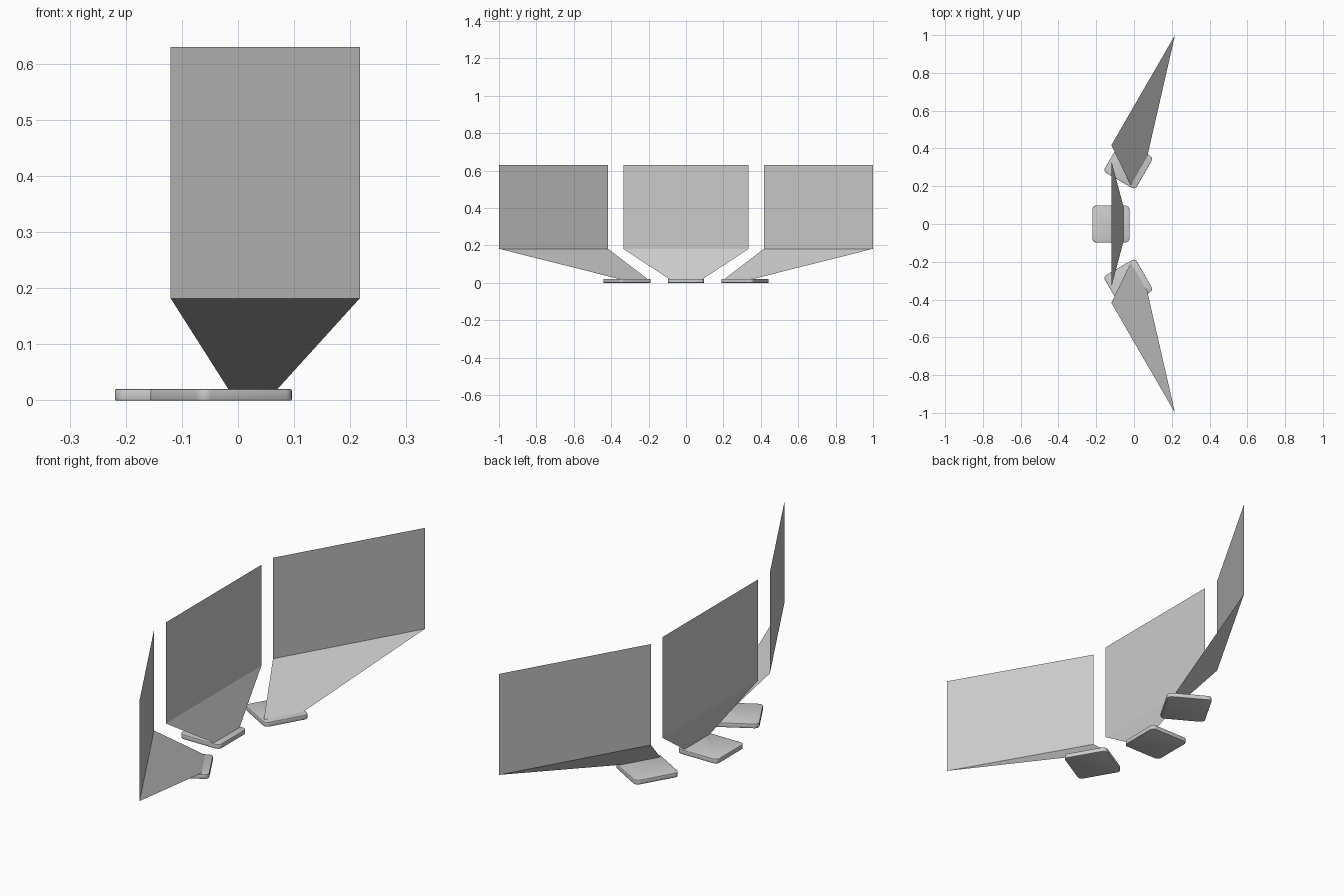
import bpy, bmesh, math

if "Cube" in bpy.data.objects:
    bpy.data.objects.remove(bpy.data.objects["Cube"])


def screen(name, foot, panel):
    """Thin folded sheet: slanted lower apron and upright panel."""
    (a, b), (c, d) = foot, panel
    bm = bmesh.new()
    low = [bm.verts.new((*p, 0.02)) for p in (a, b)]
    mid = [bm.verts.new((*p, 0.182)) for p in (c, d)]
    top = [bm.verts.new((*p, 0.63)) for p in (c, d)]
    bm.faces.new((low[0], low[1], mid[1], mid[0]))
    bm.faces.new((mid[0], mid[1], top[1], top[0]))
    mesh = bpy.data.meshes.new(name)
    bm.to_mesh(mesh)
    bm.free()
    bpy.context.collection.objects.link(bpy.data.objects.new(name, mesh))


def base_pad(name, x, y, angle):
    """Square slab with rounded corners and softened rims."""
    size, height, r = 0.195, 0.02, 0.02
    bm = bmesh.new()
    outline = []
    for q in range(4):
        mid = math.radians(45 + 90 * q)
        cx = math.copysign(size / 2 - r, math.cos(mid))
        cy = math.copysign(size / 2 - r, math.sin(mid))
        for i in range(7):
            t = math.radians(90 * q + 15 * i)
            outline.append(bm.verts.new((cx + r * math.cos(t), cy + r * math.sin(t), 0)))
    face = bm.faces.new(outline)
    ext = bmesh.ops.extrude_face_region(bm, geom=[face])
    bmesh.ops.translate(bm, vec=(0, 0, height),
                        verts=[v for v in ext["geom"] if isinstance(v, bmesh.types.BMVert)])
    bmesh.ops.recalc_face_normals(bm, faces=bm.faces)
    rims = [e for e in bm.edges if abs(e.verts[0].co.z - e.verts[1].co.z) < 1e-5]
    bmesh.ops.bevel(bm, geom=rims, offset=0.002, segments=2, profile=0.5, affect='EDGES')
    mesh = bpy.data.meshes.new(name)
    bm.to_mesh(mesh)
    bm.free()
    obj = bpy.data.objects.new(name, mesh)
    bpy.context.collection.objects.link(obj)
    obj.location = (x, y, 0)
    obj.rotation_euler.z = math.radians(angle)
    bpy.ops.object.select_all(action='DESELECT')
    obj.select_set(True)
    bpy.context.view_layer.objects.active = obj
    bpy.ops.object.shade_smooth_by_angle(angle=math.radians(50))


# centre pad and screen
base_pad("center_base_pad", -0.122, 0, 0)
screen("center_screen", ((-0.055, -0.09), (-0.055, 0.09)), ((-0.12, -0.335), (-0.12, 0.335)))

# angled side pads and screens, mirrored across y
for side, s in (("left", 1), ("right", -1)):
    base_pad(side + "_base_pad", -0.03, 0.315 * s, -30 * s)
    foot = [(-0.017, 0.205 * s), (0.07, 0.356 * s)]
    panel = [(-0.12, 0.417 * s), (0.217, 1.0 * s)]
    if s < 0:
        foot.reverse()
        panel.reverse()
    screen(side + "_screen", foot, panel)
